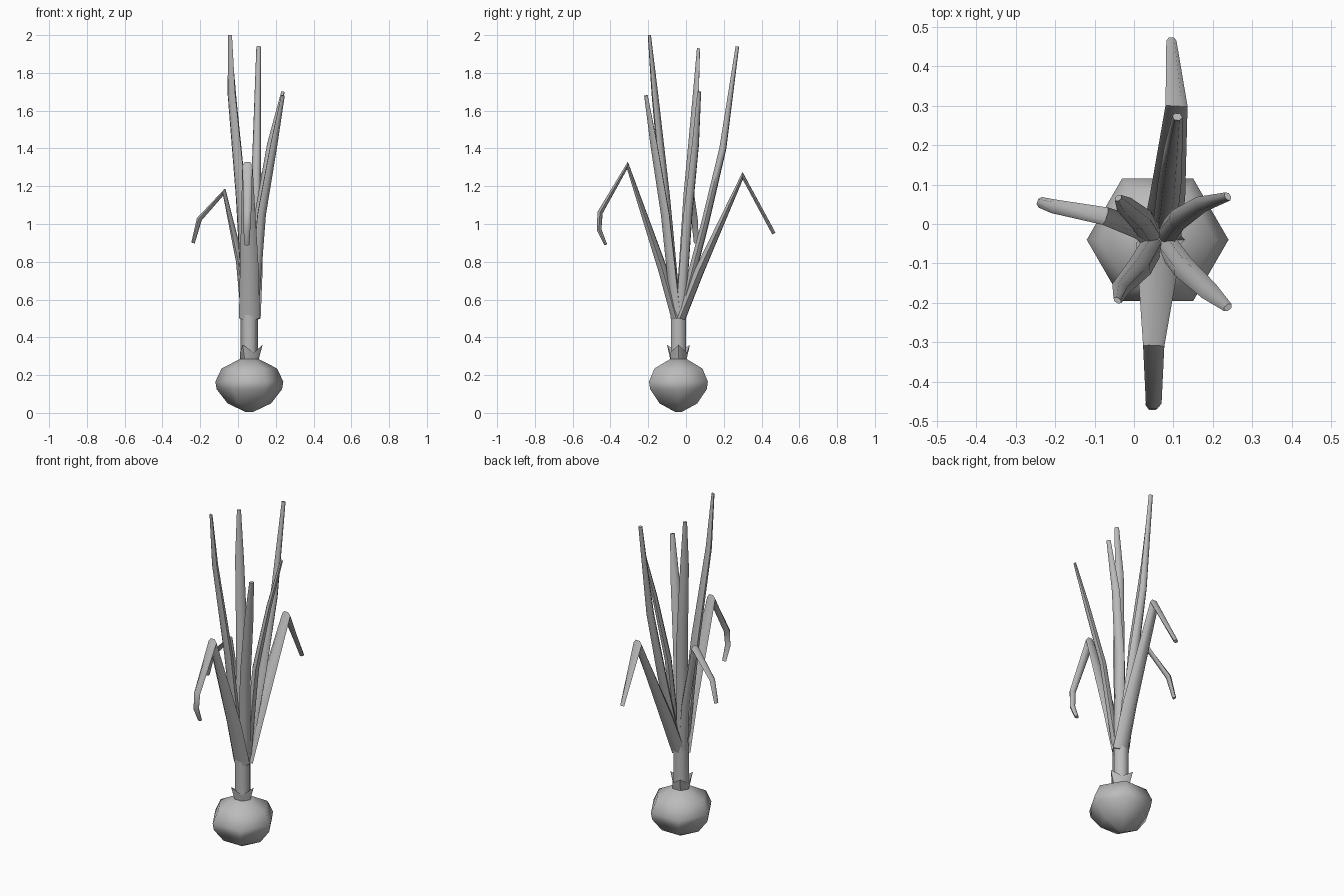
import bpy, bmesh
from math import sin, cos, pi, radians
from mathutils import Vector

if "Cube" in bpy.data.objects:
    bpy.data.objects.remove(bpy.data.objects["Cube"])

GREY = (0.5, 0.5, 0.5, 1)
grey = bpy.data.materials.new("plain grey")
grey.diffuse_color = GREY
grey.use_nodes = True
grey.node_tree.nodes["Principled BSDF"].inputs["Base Color"].default_value = GREY

SIDES = 6
AXIS = Vector((0.06, -0.04, 0))


def skin(name, rings, cap_start=True, cap_end=True):
    """Join rings of points into one smooth tube."""
    bm = bmesh.new()
    loops = [[bm.verts.new(p) for p in ring] for ring in rings]
    for a, b in zip(loops, loops[1:]):
        for i in range(SIDES):
            j = (i + 1) % SIDES
            bm.faces.new((a[i], a[j], b[j], b[i]))
    if cap_start:
        bm.faces.new(loops[0][::-1])
    if cap_end:
        bm.faces.new(loops[-1])
    bmesh.ops.recalc_face_normals(bm, faces=bm.faces)
    mesh = bpy.data.meshes.new(name)
    bm.to_mesh(mesh)
    bm.free()
    mesh.materials.append(grey)
    obj = bpy.data.objects.new(name, mesh)
    bpy.context.collection.objects.link(obj)
    bpy.ops.object.select_all(action="DESELECT")
    obj.select_set(True)
    bpy.context.view_layer.objects.active = obj
    bpy.ops.object.shade_smooth_by_angle(angle=radians(70))
    return obj


def hexagon(r, z):
    return [AXIS + Vector((r * cos(i * pi / 3), r * sin(i * pi / 3), z))
            for i in range(SIDES)]


def leaf(name, points):
    """Flattened tube along (x, y, z, half width, half thickness) points."""
    path = [Vector(p[:3]) for p in points]
    heading = path[-1] - path[0]
    side = Vector((-heading.y, heading.x, 0)).normalized()
    rings = []
    for i, p in enumerate(points):
        before = (path[i] - path[max(i - 1, 0)]).normalized()
        after = (path[min(i + 1, len(path) - 1)] - path[i]).normalized()
        normal = (before + after).normalized().cross(side)
        rings.append([path[i] + side * p[3] * cos(k * pi / 3)
                      + normal * p[4] * sin(k * pi / 3) for k in range(SIDES)])
    return skin(name, rings)


# Bulb, and its papery collar with three points
bulb_profile = [(0.02, 0.005), (0.115, 0.05), (0.173, 0.125),
                (0.18, 0.165), (0.147, 0.235), (0.05, 0.285)]
skin("bulb", [hexagon(r, z) for r, z in bulb_profile])
points_ring = [AXIS + Vector(((0.07 if i % 2 == 0 else 0.05) * cos(i * pi / 3),
                              (0.07 if i % 2 == 0 else 0.05) * sin(i * pi / 3),
                              0.36 if i % 2 == 0 else 0.32))
               for i in range(SIDES)]
skin("collar", [hexagon(0.05, 0.285), points_ring], False, False)

# Stalk
skin("stalk", [hexagon(0.046, 0.27), hexagon(0.046, 0.48), hexagon(0.05, 0.56)])

# Drooping leaves
leaf("back_drooping_leaf", [
    (0.07, -0.03, 0.5, 0.05, 0.03), (0.085, 0.07, 0.75, 0.045, 0.028),
    (0.108, 0.3, 1.255, 0.028, 0.022), (0.095, 0.465, 0.95, 0.013, 0.011)])
leaf("front_drooping_leaf", [
    (0.06, -0.05, 0.5, 0.055, 0.03), (0.06, -0.12, 0.75, 0.05, 0.028),
    (0.05, -0.31, 1.31, 0.027, 0.022), (0.05, -0.455, 1.06, 0.02, 0.016),
    (0.047, -0.46, 0.97, 0.018, 0.014), (0.047, -0.425, 0.89, 0.013, 0.009)])
leaf("right_drooping_leaf", [
    (0.04, -0.03, 0.52, 0.03, 0.025), (0.01, -0.01, 0.8, 0.027, 0.02),
    (-0.073, 0.02, 1.17, 0.023, 0.017), (-0.205, 0.045, 1.025, 0.018, 0.014),
    (-0.238, 0.055, 0.9, 0.014, 0.009)])

# Upright leaves
leaf("tall_front_leaf", [
    (0.05, -0.05, 0.5, 0.03, 0.025), (0.015, -0.11, 1.15, 0.032, 0.022),
    (-0.035, -0.165, 1.69, 0.024, 0.015), (-0.042, -0.194, 2.0, 0.012, 0.007)])
leaf("tall_back_leaf", [
    (0.075, -0.03, 0.5, 0.03, 0.025), (0.09, 0.1, 1.0, 0.03, 0.022),
    (0.1, 0.195, 1.4, 0.023, 0.02), (0.11, 0.272, 1.94, 0.013, 0.01)])
leaf("tall_right_leaf", [
    (0.045, -0.03, 0.5, 0.03, 0.025), (0.02, 0.01, 1.15, 0.032, 0.02),
    (-0.025, 0.05, 1.65, 0.024, 0.014), (-0.04, 0.066, 1.93, 0.011, 0.007)])
leaf("left_front_leaf", [
    (0.08, -0.05, 0.5, 0.03, 0.025), (0.125, -0.11, 1.05, 0.03, 0.02),
    (0.19, -0.17, 1.42, 0.025, 0.016), (0.238, -0.212, 1.68, 0.013, 0.008)])
leaf("left_back_leaf", [
    (0.08, -0.03, 0.5, 0.03, 0.025), (0.11, 0.01, 1.05, 0.028, 0.02),
    (0.17, 0.05, 1.42, 0.022, 0.015), (0.238, 0.07, 1.7, 0.012, 0.008)])
